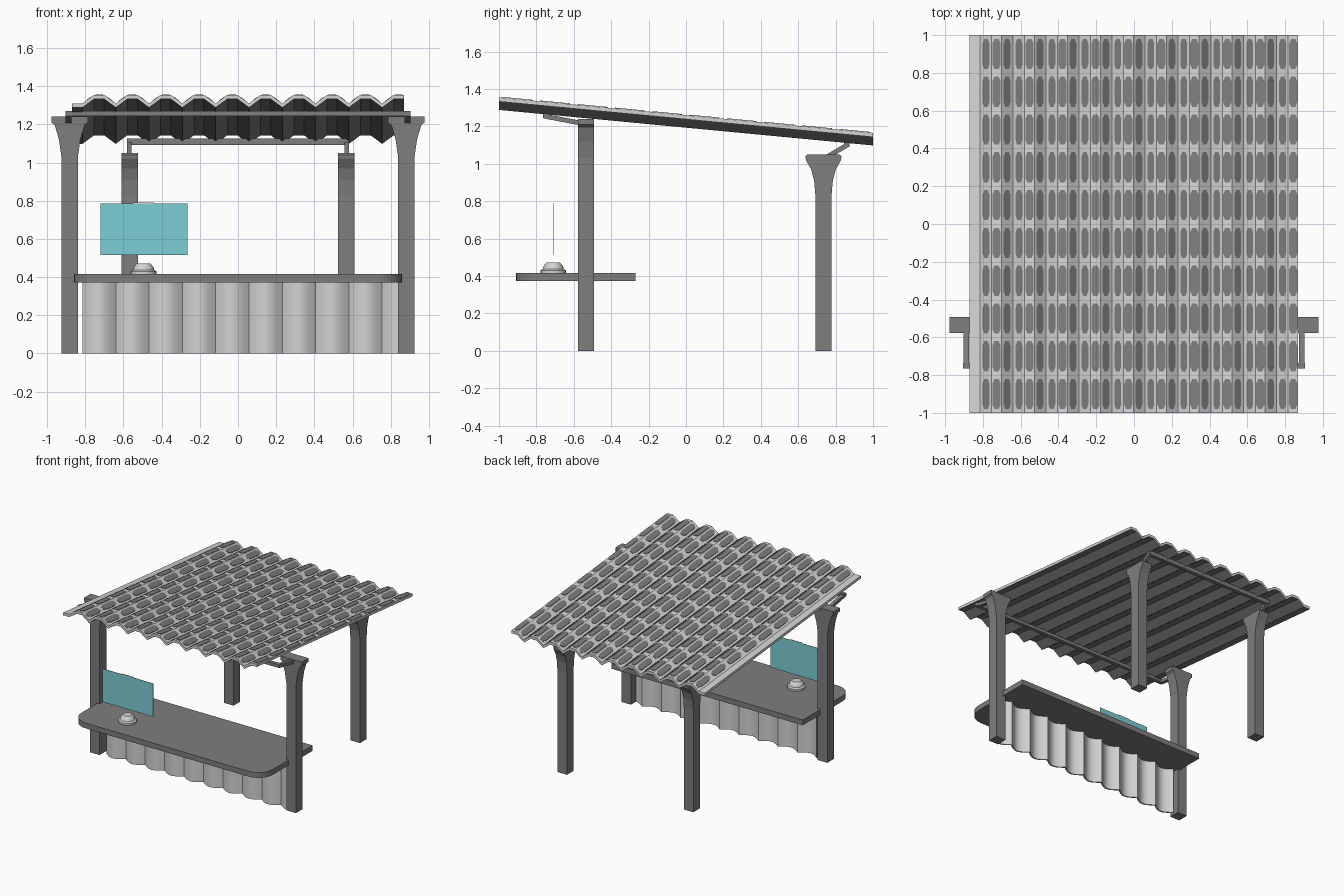
import bpy, bmesh, math
from mathutils import Vector

cube = bpy.data.objects.get("Cube")
if cube:
    bpy.data.objects.remove(cube, do_unlink=True)


def material(name, rgb):
    m = bpy.data.materials.new(name)
    m.use_nodes = True
    m.diffuse_color = (*rgb, 1)
    m.node_tree.nodes["Principled BSDF"].inputs["Base Color"].default_value = (*rgb, 1)
    return m


DARK = material("dark_grey", (0.21, 0.21, 0.21))
LIGHT = material("light_grey", (0.65, 0.65, 0.65))
TEAL = material("teal", (0.2, 0.62, 0.66))


def finish(name, bm, *mats, smooth=None):
    bmesh.ops.recalc_face_normals(bm, faces=bm.faces)
    mesh = bpy.data.meshes.new(name)
    bm.to_mesh(mesh)
    bm.free()
    ob = bpy.data.objects.new(name, mesh)
    bpy.context.collection.objects.link(ob)
    for m in mats:
        mesh.materials.append(m)
    if smooth:
        bpy.ops.object.select_all(action="DESELECT")
        ob.select_set(True)
        bpy.context.view_layer.objects.active = ob
        bpy.ops.object.shade_smooth_by_angle(angle=math.radians(smooth))
    return ob


def prism(bm, outline, offset):
    """Extrude a closed outline of 3D points along an offset."""
    face = bm.faces.new([bm.verts.new(p) for p in outline])
    out = bmesh.ops.extrude_face_region(bm, geom=[face])
    verts = [g for g in out["geom"] if isinstance(g, bmesh.types.BMVert)]
    bmesh.ops.translate(bm, verts=verts, vec=offset)


def ribbon(bm, front, back, offset):
    """Extrude a long thin wavy section as a strip of quads with closed ends."""
    rows = [[[bm.verts.new(Vector(p) + Vector(o)) for p in line]
             for o in ((0, 0, 0), offset)] for line in (front, back)]
    (a, b), (c, d) = rows
    for i in range(len(a) - 1):
        for s, t in ((a, b), (c, d), (a, c), (b, d)):
            bm.faces.new((s[i], s[i + 1], t[i + 1], t[i]))
    for i in (0, -1):
        bm.faces.new((a[i], b[i], d[i], c[i]))


def bar(name, p, q, width, height, mat=DARK):
    """Straight square bar between two points."""
    p, q = Vector(p), Vector(q)
    d = (q - p).normalized()
    side = d.cross(Vector((0, 0, 1))).normalized()
    up = side.cross(d)
    bm = bmesh.new()
    corners = [p + side * width / 2 * i + up * height / 2 * j
               for i, j in ((-1, -1), (1, -1), (1, 1), (-1, 1))]
    prism(bm, corners, q - p)
    finish(name, bm, mat)


# Posts: straight shaft with a flared head
HALF = 0.043


def post(name, x, y, flare, along_x):
    bm = bmesh.new()
    side = [(HALF, 0)] + flare
    outline = side + [(-w, z) for w, z in reversed(side)]
    if along_x:
        prism(bm, [(x + w, y - HALF, z) for w, z in outline], (0, 2 * HALF, 0))
    else:
        prism(bm, [(x - HALF, y + w, z) for w, z in outline], (2 * HALF, 0, 0))
    finish(name, bm, DARK)


front_flare = [(HALF, 1.03), (0.056, 1.12), (0.078, 1.195), (0.096, 1.21), (0.096, 1.24)]
back_flare = [(HALF, 0.83), (0.05, 0.91), (0.066, 0.97), (0.094, 1.02), (0.096, 1.04), (0.088, 1.05)]
for side, s in (("left", 1), ("right", -1)):
    post(f"front_post_{side}", s * 0.882, -0.535, front_flare, True)
    post(f"back_post_{side}", s * 0.568, 0.735, back_flare, False)
    bar(f"front_bracket_{side}", (s * 0.888, -0.55, 1.215), (s * 0.888, -0.76, 1.255), 0.03, 0.025)
    bar(f"back_bracket_{side}", (s * 0.57, 0.76, 1.04), (s * 0.57, 0.87, 1.105), 0.025, 0.025)

# Beams under the roof
bar("front_beam", (-0.905, -0.75, 1.257), (0.905, -0.75, 1.257), 0.03, 0.026)
bar("back_beam", (-0.582, 0.86, 1.108), (0.582, 0.86, 1.108), 0.03, 0.034)

# Corrugated roof: flat crests, V valleys, sloping down to the back
PERIOD, FIRST, WAVES = 0.1745, -0.815, 10
RISE, THICK = 0.045, 0.022
CREST = 0.35


def roof_z(x, y):
    t = ((x - FIRST) / PERIOD) % 1 if x > FIRST else 0
    return 1.215 - 0.095 * y + RISE * min(1, t / CREST, (1 - t) / CREST)


xs = [-0.87]
for k in range(WAVES):
    xs += [FIRST + PERIOD * (k + f) for f in (0, CREST, 1 - CREST)]
bm = bmesh.new()
top = [(x, -1, roof_z(x, -1)) for x in xs]
under = [(x, y, z - THICK) for x, y, z in top]
ribbon(bm, top, under, (0, 2, -0.19))
bmesh.ops.recalc_face_normals(bm, faces=bm.faces)
for f in bm.faces:
    f.material_index = 1 if f.normal.z < -0.2 else 0
finish("roof", bm, LIGHT, DARK)

# Long eight-sided spots on every crest and slope
bm = bmesh.new()
for k in range(WAVES):
    for frac, w in ((0.18, 0.018), (0.5, 0.022), (0.82, 0.018)):
        cx = FIRST + PERIOD * (k + frac)
        if cx + w > xs[-1]:
            continue
        for row in range(10):
            cy = -0.9 + 0.2 * row
            pts = []
            for sx, sy in ((1, 0.7), (0.5, 1), (-0.5, 1), (-1, 0.7),
                           (-1, -0.7), (-0.5, -1), (0.5, -1), (1, -0.7)):
                x, y = cx + sx * w, cy + sy * 0.08
                pts.append((x, y, roof_z(x, y) + 0.001))
            prism(bm, pts, (0, 0, 0.003))
finish("roof_spots", bm, DARK)

# Counter top with rounded front corners
R, W, FRONT, BACK = 0.13, 0.86, -0.91, -0.27
corner = [(W - R + R * math.cos(a), FRONT + R - R * math.sin(a), 0.372)
          for a in (math.pi / 2 * i / 6 for i in range(7))]
half = [(W, BACK, 0.372)] + corner
bm = bmesh.new()
prism(bm, half + [(-x, y, z) for x, y, z in reversed(half)], (0, 0, 0.043))
finish("counter_top", bm, DARK, smooth=30)

# Scalloped front panel under the counter
bm = bmesh.new()
STEPS = 8
outer = []
for i in range(WAVES * STEPS + 1):
    x = FIRST + PERIOD * i / STEPS
    if x < 0.85:
        outer.append((x, -0.525 - 0.045 * math.sin(math.pi * (i % STEPS) / STEPS), 0))
inner = [(x, y + 0.012, z) for x, y, z in outer]
ribbon(bm, outer, inner, (0, 0, 0.372))
finish("counter_panel", bm, LIGHT, smooth=30)

# Small stepped projector on the counter
bm = bmesh.new()
steps = [(0, 0.413), (0.068, 0.413), (0.068, 0.43), (0.056, 0.438),
         (0.054, 0.448), (0.042, 0.465), (0.034, 0.472), (0, 0.472)]
verts = [bm.verts.new((r, 0, z)) for r, z in steps]
edges = [bm.edges.new(p) for p in zip(verts, verts[1:])]
bmesh.ops.spin(bm, geom=verts + edges, cent=(0, 0, 0), axis=(0, 0, 1),
               angle=2 * math.pi, steps=20)
bmesh.ops.remove_doubles(bm, verts=bm.verts, dist=0.0005)
bmesh.ops.translate(bm, verts=bm.verts, vec=(-0.495, -0.71, 0))
finish("projector", bm, LIGHT, smooth=25)

# Floating display sheet with a small tab
bar("display_sheet", (-0.72, -0.71, 0.65), (-0.265, -0.71, 0.65), 0.003, 0.27, TEAL)
bar("display_tab", (-0.55, -0.71, 0.787), (-0.44, -0.71, 0.787), 0.004, 0.006, LIGHT)
